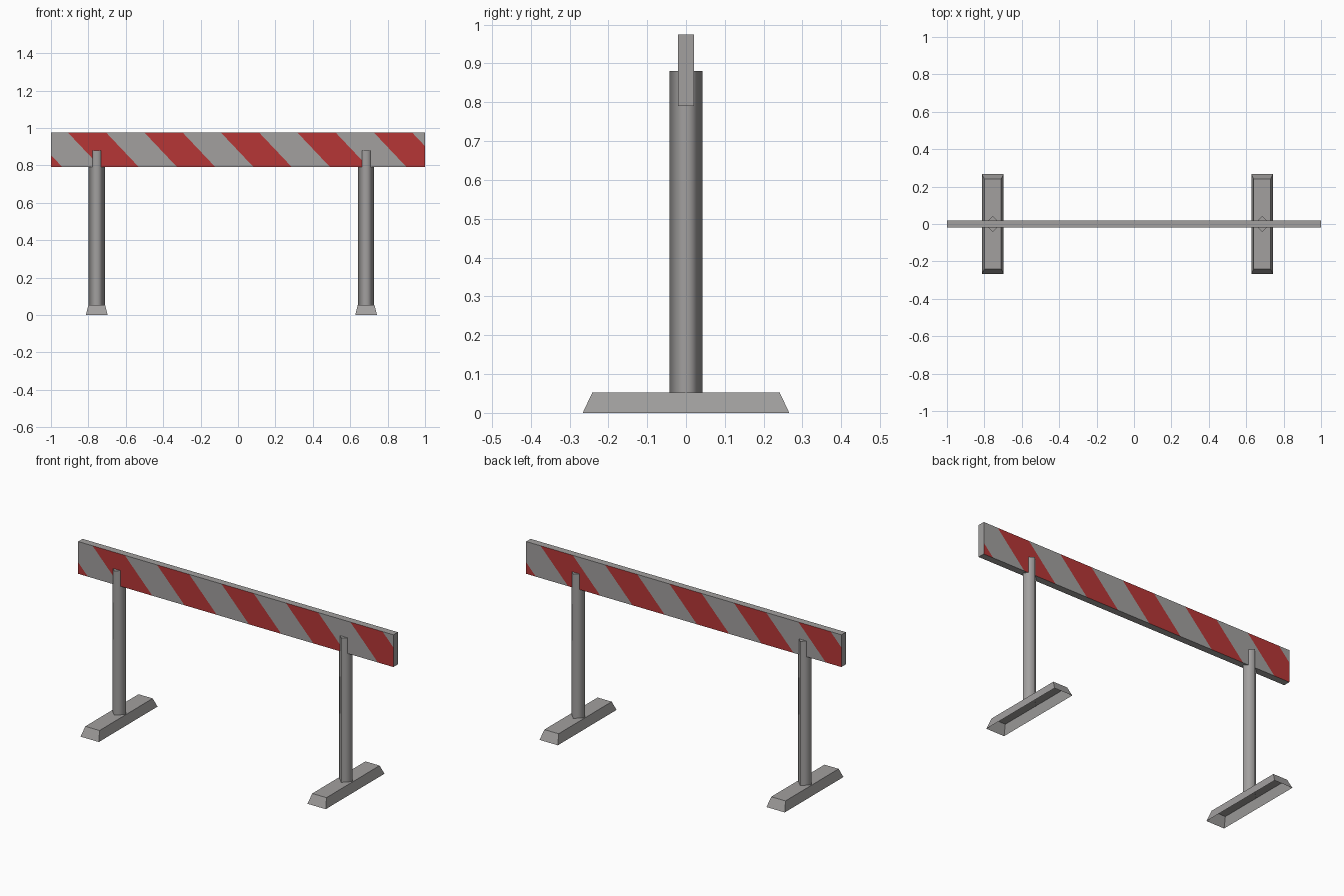
import bpy, bmesh
from mathutils import Vector

if "Cube" in bpy.data.objects:
    bpy.data.objects.remove(bpy.data.objects["Cube"])


def material(name, rgb):
    m = bpy.data.materials.new(name)
    m.diffuse_color = (*rgb, 1)
    m.use_nodes = True
    m.node_tree.nodes["Principled BSDF"].inputs["Base Color"].default_value = m.diffuse_color
    return m


GREY = material("grey", (0.36, 0.35, 0.345))
RED = material("red", (0.47, 0.037, 0.037))


def add_object(name, bm, mats):
    me = bpy.data.meshes.new(name)
    bm.normal_update()
    bm.to_mesh(me)
    bm.free()
    for m in mats:
        me.materials.append(m)
    ob = bpy.data.objects.new(name, me)
    bpy.context.collection.objects.link(ob)
    return ob


# Striped board: the two broad faces are cut along slanted lines
BOTTOM, TOP, HALF_T = 0.79, 0.975, 0.02
START, STEP, SLANT = -0.909, 0.2045, 0.175 / 0.185

bm = bmesh.new()
bmesh.ops.create_cube(bm, size=1)
for v in bm.verts:
    v.co = (v.co.x * 2, v.co.y * 2 * HALF_T,
            (TOP + BOTTOM) / 2 + v.co.z * (TOP - BOTTOM))
bm.normal_update()
for side in (1, -1):                      # front, then back turned half round
    for i in range(-2, 11):
        faces = [f for f in bm.faces if f.normal.y * side < -0.9]
        geom = set(faces)
        for f in faces:
            geom.update(f.edges)
            geom.update(f.verts)
        bmesh.ops.bisect_plane(bm, geom=list(geom), dist=1e-5,
                               plane_co=Vector((side * (START + i * STEP), 0, TOP)),
                               plane_no=Vector((side, 0, SLANT)))
        bm.normal_update()
for f in bm.faces:
    if abs(f.normal.y) > 0.9:
        c = f.calc_center_median()
        side = 1 if f.normal.y < 0 else -1
        u = side * c.x - (TOP - c.z) * SLANT - START
        f.material_index = 1 if int(u // STEP) % 2 == 0 else 0
add_object("striped_board", bm, [GREY, RED])

for label, x in (("left", -0.755), ("right", 0.685)):
    # Four-sided post, shaded smooth round its sides
    bm = bmesh.new()
    bmesh.ops.create_cone(bm, cap_ends=True, segments=4,
                          radius1=0.043, radius2=0.043, depth=0.83)
    bmesh.ops.translate(bm, verts=bm.verts, vec=(x, 0, 0.465))
    bm.normal_update()
    for f in bm.faces:
        f.smooth = abs(f.normal.z) < 0.5
    add_object(label + "_post", bm, [GREY])

    # Tapered foot, open underneath
    bm = bmesh.new()
    bmesh.ops.create_cube(bm, size=2)
    for v in bm.verts:
        hx, hy, z = (0.045, 0.241, 0.053) if v.co.z > 0 else (0.058, 0.266, 0)
        v.co = (x + v.co.x * hx, v.co.y * hy, z)
    bm.normal_update()
    under = [f for f in bm.faces if f.normal.z < -0.9]
    bmesh.ops.delete(bm, geom=under, context='FACES_ONLY')
    add_object(label + "_foot", bm, [GREY])
